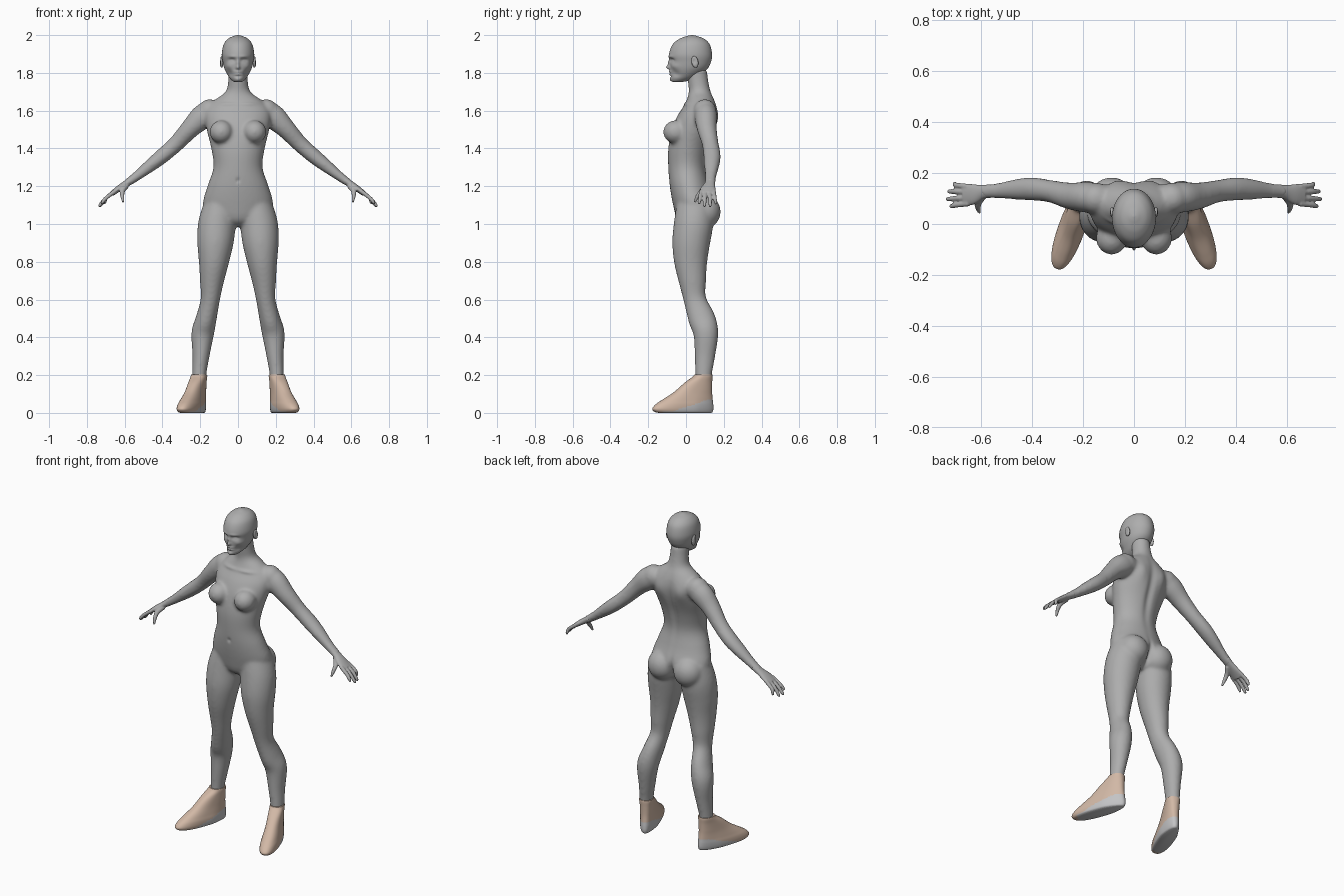
import bpy, bmesh, math
from mathutils import Vector, Matrix

if "Cube" in bpy.data.objects:
    bpy.data.objects.remove(bpy.data.objects["Cube"])


def material(name, rgb):
    m = bpy.data.materials.new(name)
    m.use_nodes = True
    m.diffuse_color = (*rgb, 1)
    m.node_tree.nodes["Principled BSDF"].inputs["Base Color"].default_value = (*rgb, 1)
    return m


GREY = material("body grey", (0.42, 0.42, 0.42))
TAN = material("shoe tan", (0.64, 0.48, 0.38))
SOLE = material("sole grey", (0.55, 0.55, 0.56))


def resample(rows, k):
    """Catmull-Rom interpolation of rows of numbers."""
    out = []
    for i in range(len(rows) - 1):
        a, b, c, d = (rows[max(0, min(len(rows) - 1, i + j))] for j in (-1, 0, 1, 2))
        for s in range(k):
            t = s / k
            out.append([q + t / 2 * (r - p + t * (2 * p - 5 * q + 4 * r - w + t * (3 * (q - r) + w - p)))
                        for p, q, r, w in zip(a, b, c, d)])
    return out + [list(rows[-1])]


def tube(bm, rows, k=4, n=32, flat=False, power=1.0):
    """Loft rows of x, y, z, radius along y, radius across."""
    rows = resample(rows, k)
    pts = [Vector(r[:3]) for r in rows]
    rings = []
    for i, r in enumerate(rows):
        t = pts[min(i + 1, len(pts) - 1)] - pts[max(i - 1, 0)]
        t = Vector((0, 0, 1)) if flat else t.normalized()
        u = Vector((0, 1, 0))
        u = (u - t * u.dot(t)).normalized()
        w = t.cross(u)
        ring = []
        for j in range(n):
            a = math.tau * j / n
            c, s = (math.copysign(abs(f) ** power, f) for f in (math.cos(a), math.sin(a)))
            ring.append(bm.verts.new(pts[i] + u * r[3] * c + w * r[4] * s))
        rings.append(ring)
    for p, q in zip(rings, rings[1:]):
        for j in range(n):
            bm.faces.new((p[j], p[j - 1], q[j - 1], q[j]))
    bm.faces.new(rings[0])
    bm.faces.new(rings[-1][::-1])


def slices(bm, rows, **kw):
    """Loft horizontal slices of z, front y, back y, half width."""
    tube(bm, [(0, (f + b) / 2, z, (b - f) / 2, w) for z, f, b, w in rows], flat=True, **kw)


def ball(bm, centre, radii, tilt=0):
    m = Matrix.Translation(centre) @ Matrix.Rotation(tilt, 4, "X") @ Matrix.Diagonal((*radii, 1))
    bmesh.ops.create_uvsphere(bm, u_segments=24, v_segments=16, radius=1, matrix=m)


def mirror(bm):
    copy = bmesh.ops.duplicate(bm, geom=bm.verts[:] + bm.edges[:] + bm.faces[:])["geom"]
    for v in copy:
        if isinstance(v, bmesh.types.BMVert):
            v.co.x *= -1


def finish(bm, name, mats, voxel=0, smooth=0):
    bmesh.ops.recalc_face_normals(bm, faces=bm.faces)
    me = bpy.data.meshes.new(name)
    bm.to_mesh(me)
    bm.free()
    ob = bpy.data.objects.new(name, me)
    bpy.context.collection.objects.link(ob)
    for m in mats:
        me.materials.append(m)
    bpy.context.view_layer.objects.active = ob
    if voxel:
        mod = ob.modifiers.new("merge", "REMESH")
        mod.mode, mod.voxel_size = "VOXEL", voxel
        bpy.ops.object.modifier_apply(modifier=mod.name)
        mod = ob.modifiers.new("soften", "SMOOTH")
        mod.factor, mod.iterations = 0.5, smooth
        bpy.ops.object.modifier_apply(modifier=mod.name)
    for p in ob.data.polygons:
        p.use_smooth = True
    return ob


def bump(verts, centre, radii, push):
    """Push the surface with a soft falloff, on both sides of the body."""
    for v in verts:
        for side in ((1, -1) if centre[0] else (1,)):
            d = sum(((a - b) / r) ** 2 for a, b, r in zip((v.co.x * side, v.co.y, v.co.z), centre, radii))
            if d < 6:
                f = math.exp(-d)
                v.co += Vector((push[0] * side, push[1], push[2])) * f


# Limbs and body masses, left side first
bm = bmesh.new()
tube(bm, [(.09, .05, 1.1, .10, .09), (.111, .04, 1, .104, .1), (.12, .027, .9, .1, .096),
          (.128, .025, .8, .088, .08), (.138, .034, .7, .073, .064), (.147, .047, .6, .06, .051),
          (.168, .083, .5, .072, .055), (.187, .105, .42, .066, .06), (.196, .1, .3, .054, .045),
          (.205, .093, .2, .044, .037), (.205, .093, .12, .042, .036)])
tube(bm, [(.11, .1, 1.61, .05, .05), (.18, .105, 1.573, .06, .066), (.25, .11, 1.508, .053, .052),
          (.325, .128, 1.427, .044, .043), (.4, .138, 1.361, .046, .04), (.46, .136, 1.313, .041, .035),
          (.53, .131, 1.258, .031, .026), (.59, .128, 1.215, .027, .021)])
ball(bm, (.15, .1, 1.595), (.065, .062, .066))
ball(bm, (.088, -.055, 1.487), (.062, .066, .062))
ball(bm, (.088, .098, 1.065), (.088, .086, .09))
mirror(bm)

# Torso and neck
slices(bm, [(.985, 0, .08, .04), (1.02, -.045, .12, .13), (1.1, -.068, .155, .185),
            (1.2, -.086, .125, .162), (1.3, -.094, .105, .13), (1.4, -.094, .122, .142),
            (1.5, -.075, .155, .166), (1.57, -.047, .167, .175), (1.62, -.015, .163, .16),
            (1.66, .005, .15, .118), (1.7, .015, .132, .066), (1.75, .01, .12, .053), (1.82, 0, .11, .05)])
body = finish(bm, "body", [GREY], .008, 14)
bv = body.data.vertices
bump(bv, (0, .14, 1.45), (.022, .08, .17), (0, -.012, 0))
bump(bv, (.075, .16, 1.56), (.04, .05, .06), (0, .012, 0))
bump(bv, (.06, 0, 1.635), (.05, .04, .009), (0, -.006, .002))
bump(bv, (0, -.09, 1.23), (.009, .03, .012), (0, .008, 0))
bump(bv, (0, .13, 1.05), (.014, .09, .07), (0, -.02, 0))

# Head with sculpted face
bm = bmesh.new()
slices(bm, [(1.752, -.068, -.02, .016), (1.758, -.078, .01, .03), (1.78, -.083, .06, .05),
            (1.82, -.083, .112, .071), (1.86, -.086, .133, .081), (1.9, -.09, .138, .086),
            (1.95, -.071, .126, .076), (1.98, -.035, .097, .053), (1.995, .005, .058, .023),
            (2, .027, .034, .004)], k=8, n=96)
hv = list(bm.verts)
bump(hv, (.032, -.08, 1.867), (.018, .05, .011), (0, .014, 0))
bump(hv, (.032, -.07, 1.864), (.010, .05, .006), (0, -.006, 0))
bump(hv, (.03, -.08, 1.886), (.022, .04, .007), (0, -.005, 0))
bump(hv, (0, -.09, 1.85), (.008, .05, .02), (0, -.011, 0))
bump(hv, (0, -.09, 1.828), (.010, .05, .011), (0, -.018, 0))
bump(hv, (.05, -.06, 1.835), (.02, .04, .015), (.002, -.005, 0))
bump(hv, (.045, -.06, 1.795), (.018, .04, .018), (-.005, .006, 0))
bump(hv, (0, -.09, 1.806), (.019, .04, .005), (0, -.009, 0))
bump(hv, (0, -.09, 1.793), (.016, .04, .005), (0, -.008, 0))
bump(hv, (0, -.09, 1.800), (.022, .04, .002), (0, .005, 0))
bump(hv, (0, -.08, 1.782), (.02, .04, .005), (0, .004, 0))
bump(hv, (0, -.08, 1.765), (.016, .04, .009), (0, -.005, 0))
finish(bm, "head", [GREY])

# Ears
bm = bmesh.new()
ball(bm, (.087, .047, 1.858), (.010, .018, .031), .2)
ev = list(bm.verts)
bump(ev, (.098, .044, 1.862), (.008, .009, .015), (-.007, 0, 0))
mirror(bm)
finish(bm, "ears", [GREY])

# Hands: palm, four fingers and a thumb
bm = bmesh.new()
tube(bm, [(.56, .13, 1.236, .027, .021), (.595, .126, 1.212, .028, .018),
          (.635, .117, 1.185, .041, .016), (.668, .114, 1.16, .043, .013)])
for base, tip in ((.08, (.722, .07, 1.105)), (.103, (.735, .098, 1.09)),
                  (.126, (.73, .128, 1.09)), (.147, (.71, .157, 1.105))):
    x, y, z = tip
    tube(bm, [(.65, base, 1.175, .011, .011), (.697, (base + y) / 2, 1.139, .0105, .0105),
              (x - .006, y, z + .013, .009, .009), (x, y, z, .005, .005)], n=16)
tube(bm, [(.59, .115, 1.205, .015, .016), (.612, .083, 1.175, .013, .014),
          (.612, .06, 1.145, .0105, .0105), (.607, .046, 1.115, .006, .006)], n=16)
mirror(bm)
finish(bm, "hands", [GREY], .0042, 4)

# Shoes: tan upper, grey sole that climbs around the heel
bm = bmesh.new()
slices(bm, [(0, -.25, .043, .04), (.006, -.275, .05, .048), (.022, -.287, .054, .052),
            (.045, -.268, .053, .052), (.07, -.23, .05, .048), (.11, -.165, .046, .043),
            (.16, -.104, .046, .041), (.19, -.06, .047, .041), (.203, -.048, .046, .04)],
       k=6, n=64, power=.85)
for v in bm.verts:
    # Narrow heel and rounded toe box
    v.co.x *= 1.0 - .25 * max(0, (v.co.y + .06) / .11) * max(0, 1 - v.co.z / .12)
for f in bm.faces:
    c = f.calc_center_median()
    edge = .008 + .062 * max(0, min(1, (c.y + .19) / .2))
    f.material_index = int(c.z < edge and c.y > -.24)
bmesh.ops.rotate(bm, verts=bm.verts, matrix=Matrix.Rotation(math.radians(20), 3, "Z"))
bmesh.ops.translate(bm, verts=bm.verts, vec=(.205, .093, 0))
mirror(bm)
shoes = finish(bm, "shoes", [TAN, SOLE])
bpy.context.view_layer.objects.active = shoes
shoes.select_set(True)
bpy.ops.object.shade_smooth_by_angle(angle=math.radians(50))
